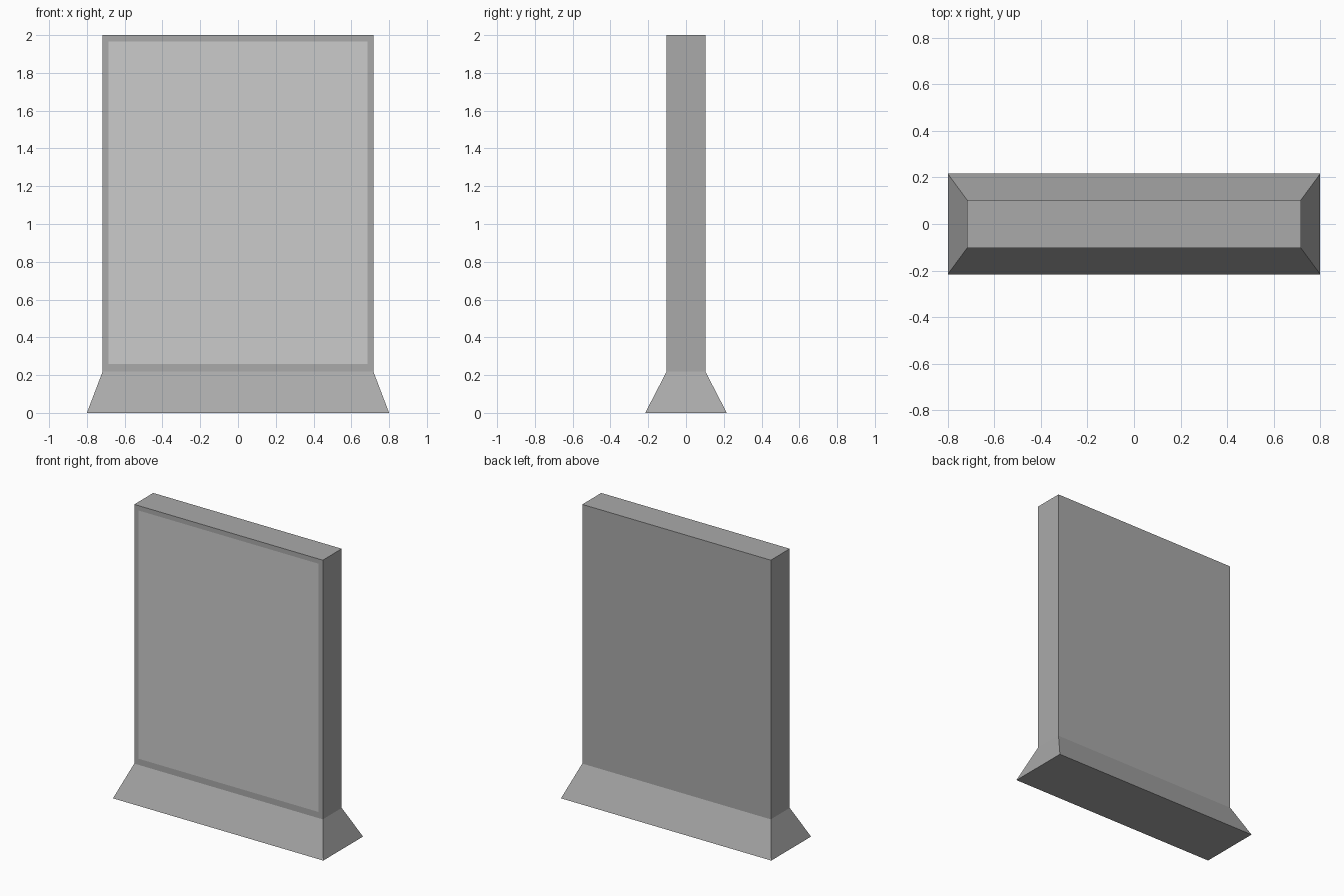
import bpy, bmesh

if "Cube" in bpy.data.objects:
    bpy.data.objects.remove(bpy.data.objects["Cube"])


def grey(name, value):
    mat = bpy.data.materials.new(name)
    mat.diffuse_color = (value, value, value, 1)
    mat.use_nodes = True
    mat.node_tree.nodes["Principled BSDF"].inputs["Base Color"].default_value = mat.diffuse_color
    return mat


bm = bmesh.new()

# Cross-sections (half width, half depth, height): flared foot, then upright slab
sections = [(0.80, 0.216, 0.0), (0.717, 0.103, 0.218), (0.717, 0.103, 2.0)]
rings = [[bm.verts.new((sx * hx, sy * hy, z))
          for sx, sy in ((-1, -1), (1, -1), (1, 1), (-1, 1))]
         for hx, hy, z in sections]

bm.faces.new(rings[0][::-1])
bm.faces.new(rings[-1])
for low, high in zip(rings, rings[1:]):
    for i in range(4):
        j = (i + 1) % 4
        bm.faces.new((low[i], low[j], high[j], high[i]))
bm.normal_update()

# Flush lighter panel inset in the front of the slab
front = next(f for f in bm.faces
             if f.normal.y < -0.99 and f.calc_center_median().z > 1)
bmesh.ops.inset_region(bm, faces=[front], thickness=0.03)
for v in front.verts:
    v.co.x = 0.686 if v.co.x > 0 else -0.686
    v.co.z = 1.967 if v.co.z > 1 else 0.26
front.material_index = 1

mesh = bpy.data.meshes.new("sign_board")
bm.to_mesh(mesh)
bm.free()
mesh.materials.append(grey("frame_grey", 0.4))
mesh.materials.append(grey("panel_grey", 0.8))
board = bpy.data.objects.new("sign_board", mesh)
bpy.context.collection.objects.link(board)
